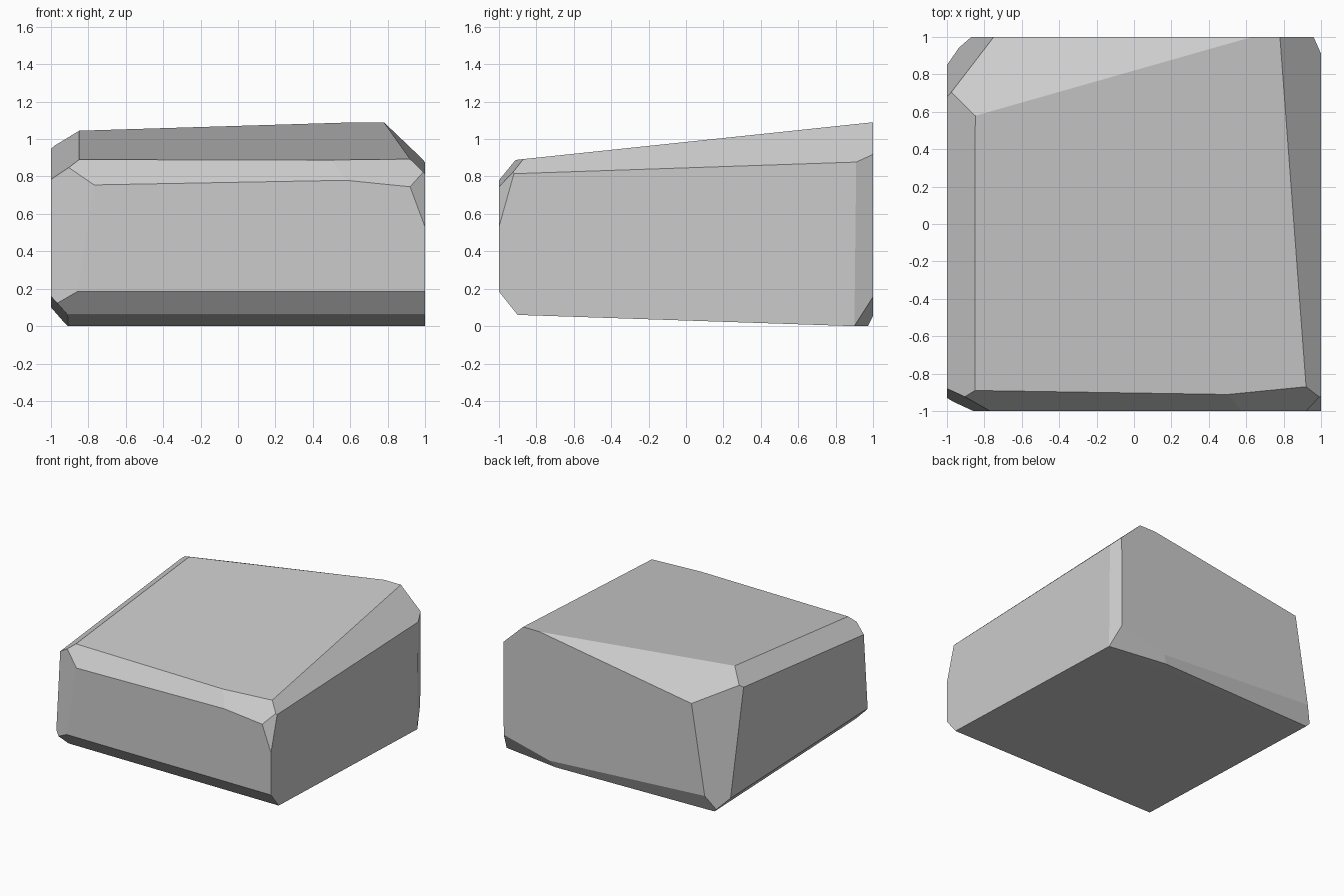
import bpy
import bmesh
from mathutils import Vector

CENTRE = Vector((0, 0, 0.5))
TOP_HEIGHT = 1.09


def make_material(name, colour):
    material = bpy.data.materials.new(name)
    material.use_nodes = True
    material.diffuse_color = colour
    shader = material.node_tree.nodes["Principled BSDF"]
    shader.inputs["Base Color"].default_value = colour
    shader.inputs["Roughness"].default_value = 0.9
    return material


def chip(block, first, second, third):
    """Slice the block along the plane through three points and cap the cut."""
    origin = Vector(first)
    normal = (Vector(second) - origin).cross(Vector(third) - origin).normalized()
    if normal.dot(CENTRE - origin) > 0:
        normal.negate()
    geometry = block.verts[:] + block.edges[:] + block.faces[:]
    result = bmesh.ops.bisect_plane(
        block, geom=geometry, dist=0.0005,
        plane_co=origin, plane_no=normal, clear_outer=True)
    rim = [item for item in result["geom_cut"]
           if isinstance(item, bmesh.types.BMEdge) and item.is_boundary]
    if rim:
        bmesh.ops.contextual_create(block, geom=rim)


def build_block():
    block = bmesh.new()
    bmesh.ops.create_cube(block, size=2)
    for vert in block.verts:
        vert.co.z = TOP_HEIGHT if vert.co.z > 0 else 0

    # Sloping top and slightly tilted underside
    chip(block, (-.85, -.89, .89), (.92, -.87, .893), (.78, 1, 1.09))
    chip(block, (-1, -.9, .06), (1, -.9, .06), (0, .9, 0))

    # Long chamfers along the two upper sides
    chip(block, (-.85, -.89, .89), (-.85, .58, 1.044), (-1, -.88, .785))
    chip(block, (.92, -.87, .893), (.78, 1, 1.09), (1, -.92, .815))

    # Upper front chamfer, bent into two facets
    chip(block, (-.85, -.89, .89), (.5, -.91, .89), (-.77, -1, .755))
    chip(block, (.5, -.91, .89), (.92, -.87, .893), (.92, -1, .745))

    # Lower front and lower side chamfers
    chip(block, (-1, -1, .185), (1, -1, .185), (0, -.9, .06))
    chip(block, (-1, -.95, .16), (-1, .86, .1), (-.91, -.91, .06))

    # Broken upper back corner
    chip(block, (.62, 1, 1.088), (-.85, .58, 1.044), (-.75, 1, .87))

    # Upright corner facets: two at the front, two at the back
    chip(block, (.92, -1, .745), (1, -.92, .815), (1, -1, .53))
    chip(block, (-1, -.88, .785), (-.77, -1, .75), (-1, -.93, .16))
    chip(block, (-.75, 1, .87), (-1, .68, .95), (-.87, 1, .14))
    chip(block, (1, .91, .86), (.96, 1, .9), (1, .9, 0))

    # Lower back edge, worn into two facets
    chip(block, (.54, 1, .055), (-.87, 1, .142), (-.95, .93, 0))
    chip(block, (.54, 1, .055), (.97, 1, .16), (1, .9, 0))

    bmesh.ops.recalc_face_normals(block, faces=block.faces[:])
    return block


# Remove the default cube only
default_cube = bpy.data.objects.get("Cube")
if default_cube:
    bpy.data.objects.remove(default_cube, do_unlink=True)

# Chiselled stone block, flat shaded
block = build_block()
mesh = bpy.data.meshes.new("stone_block")
block.to_mesh(mesh)
block.free()
mesh.materials.append(make_material("stone_grey", (0.6, 0.6, 0.6, 1)))
stone = bpy.data.objects.new("stone_block", mesh)
bpy.context.scene.collection.objects.link(stone)
